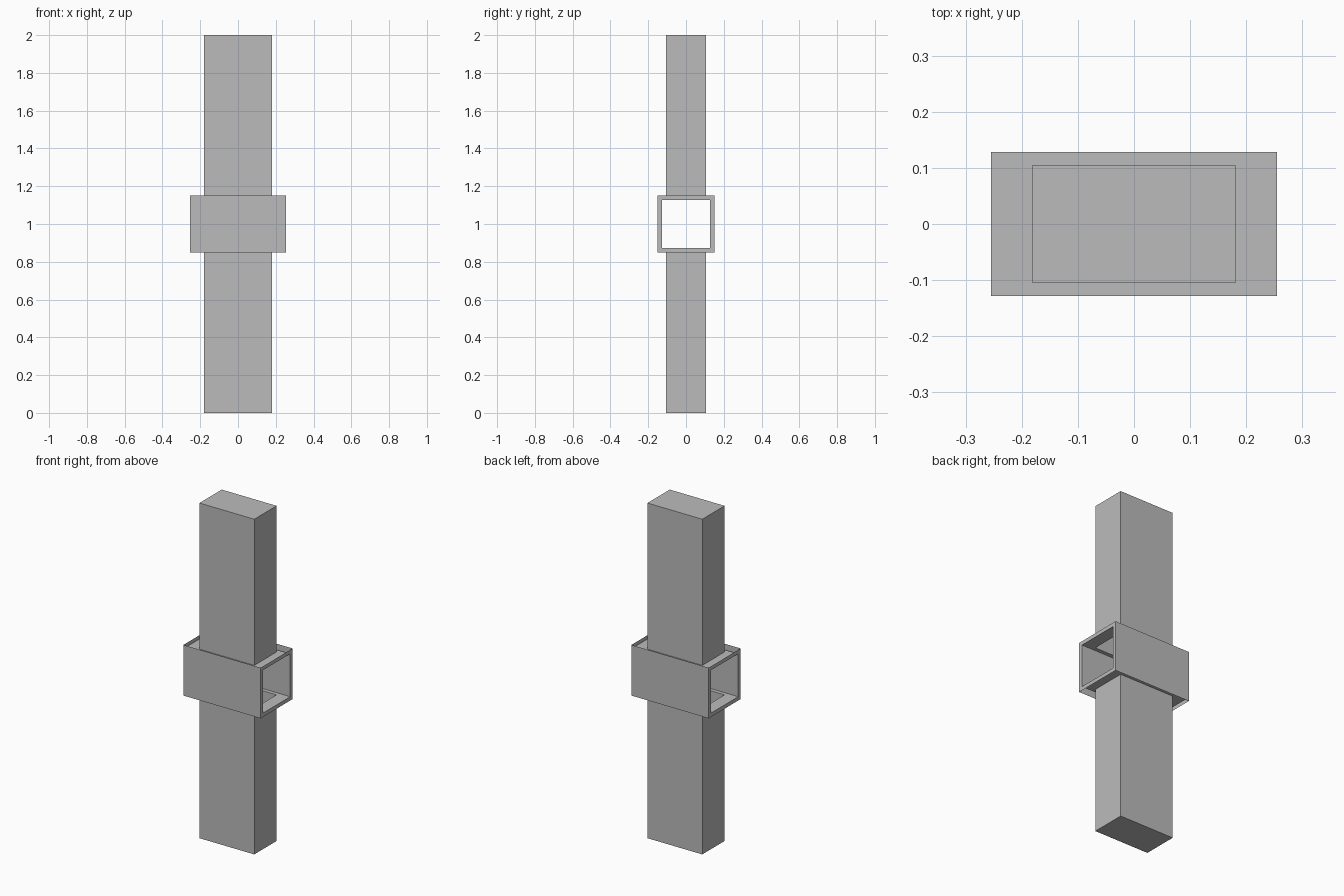
import bpy
import bmesh
from mathutils import Vector

cube = bpy.data.objects.get("Cube")
if cube:
    bpy.data.objects.remove(cube, do_unlink=True)

MID = 1.0                        # height of the sleeve centre
POST_X, POST_Y = 0.181, 0.105    # half sizes of the post
SLEEVE_X = 0.255                 # half length of the sleeve
OUTER, INNER = 0.151, 0.128      # half sizes of the sleeve section

grey = bpy.data.materials.new("plain grey")
grey.use_nodes = True
grey.diffuse_color = (0.5, 0.5, 0.5, 1)
grey.node_tree.nodes["Principled BSDF"].inputs["Base Color"].default_value = grey.diffuse_color


def rectangle(bm, centre, u, v):
    """Four corners around a centre, spanned by two half-axes."""
    c, u, v = Vector(centre), Vector(u), Vector(v)
    return [bm.verts.new(c + a * u + b * v) for a, b in ((-1, -1), (1, -1), (1, 1), (-1, 1))]


def band(bm, a, b):
    """Faces joining two rectangles corner to corner."""
    for i in range(4):
        j = (i + 1) % 4
        bm.faces.new((a[i], a[j], b[j], b[i]))


def finish(bm, name):
    bmesh.ops.remove_doubles(bm, verts=bm.verts, dist=0.0001)
    bmesh.ops.recalc_face_normals(bm, faces=bm.faces)
    mesh = bpy.data.meshes.new(name)
    bm.to_mesh(mesh)
    bm.free()
    mesh.materials.append(grey)
    obj = bpy.data.objects.new(name, mesh)
    bpy.context.collection.objects.link(obj)


# Hollow posts, capped at the far end and open into the sleeve
for name, side in (("upper_post", 1), ("lower_post", -1)):
    bm = bmesh.new()
    near = rectangle(bm, (0, 0, MID + side * INNER), (POST_X, 0, 0), (0, POST_Y, 0))
    far = rectangle(bm, (0, 0, MID + side), (POST_X, 0, 0), (0, POST_Y, 0))
    band(bm, near, far)
    bm.faces.new(far)
    finish(bm, name)

# Sleeve: end frames, outer front and back walls, inner channel
bm = bmesh.new()
for side in (-1, 1):
    # Open square frame at each end
    end = (side * SLEEVE_X, 0, MID)
    band(bm, rectangle(bm, end, (0, OUTER, 0), (0, 0, OUTER)),
         rectangle(bm, end, (0, INNER, 0), (0, 0, INNER)))
    # Outer and inner upright walls
    for half in (OUTER, INNER):
        bm.faces.new(rectangle(bm, (0, side * half, MID), (SLEEVE_X, 0, 0), (0, 0, half)))
    # Recessed floor and ceiling, pierced where the post joins
    level = (0, 0, MID + side * INNER)
    band(bm, rectangle(bm, level, (SLEEVE_X, 0, 0), (0, INNER, 0)),
         rectangle(bm, level, (POST_X, 0, 0), (0, POST_Y, 0)))
finish(bm, "sleeve")
